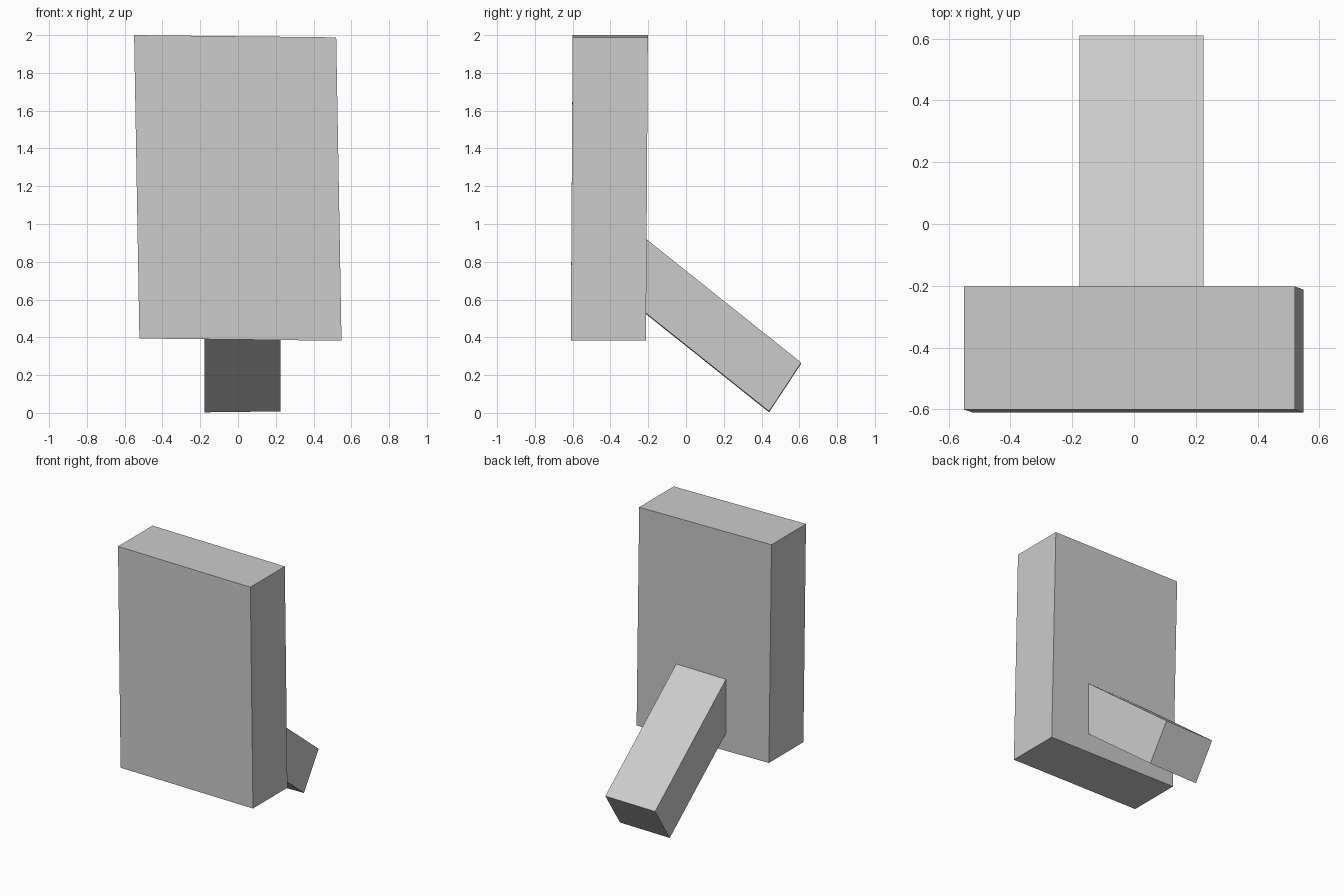
import bpy, bmesh
from mathutils import Matrix, Vector

if "Cube" in bpy.data.objects:
    bpy.data.objects.remove(bpy.data.objects["Cube"])


def skewed_box(name, corner, u, v, w):
    """Box spanned by three edge vectors from one corner."""
    u, v, w = Vector(u), Vector(v), Vector(w)
    frame = Matrix((u, v, w)).transposed().to_4x4()
    frame.translation = Vector(corner) + (u + v + w) / 2
    bm = bmesh.new()
    bmesh.ops.create_cube(bm, size=1, matrix=frame)
    bmesh.ops.recalc_face_normals(bm, faces=bm.faces)
    mesh = bpy.data.meshes.new(name)
    bm.to_mesh(mesh)
    bm.free()
    obj = bpy.data.objects.new(name, mesh)
    bpy.context.collection.objects.link(obj)
    return obj


# upright panel, leaning very slightly
skewed_box("panel", (-0.522, -0.61, 0.394),
           (1.07, 0, -0.012), (0, 0.398, 0), (-0.028, 0.01, 1.606))

# slanted rear leg, its upper end sunk into the panel
skewed_box("rear_leg", (-0.177, 0.44, 0.003),
           (0.402, 0, 0.005), (0, 0.17, 0.258), (0, -0.84, 0.67))
